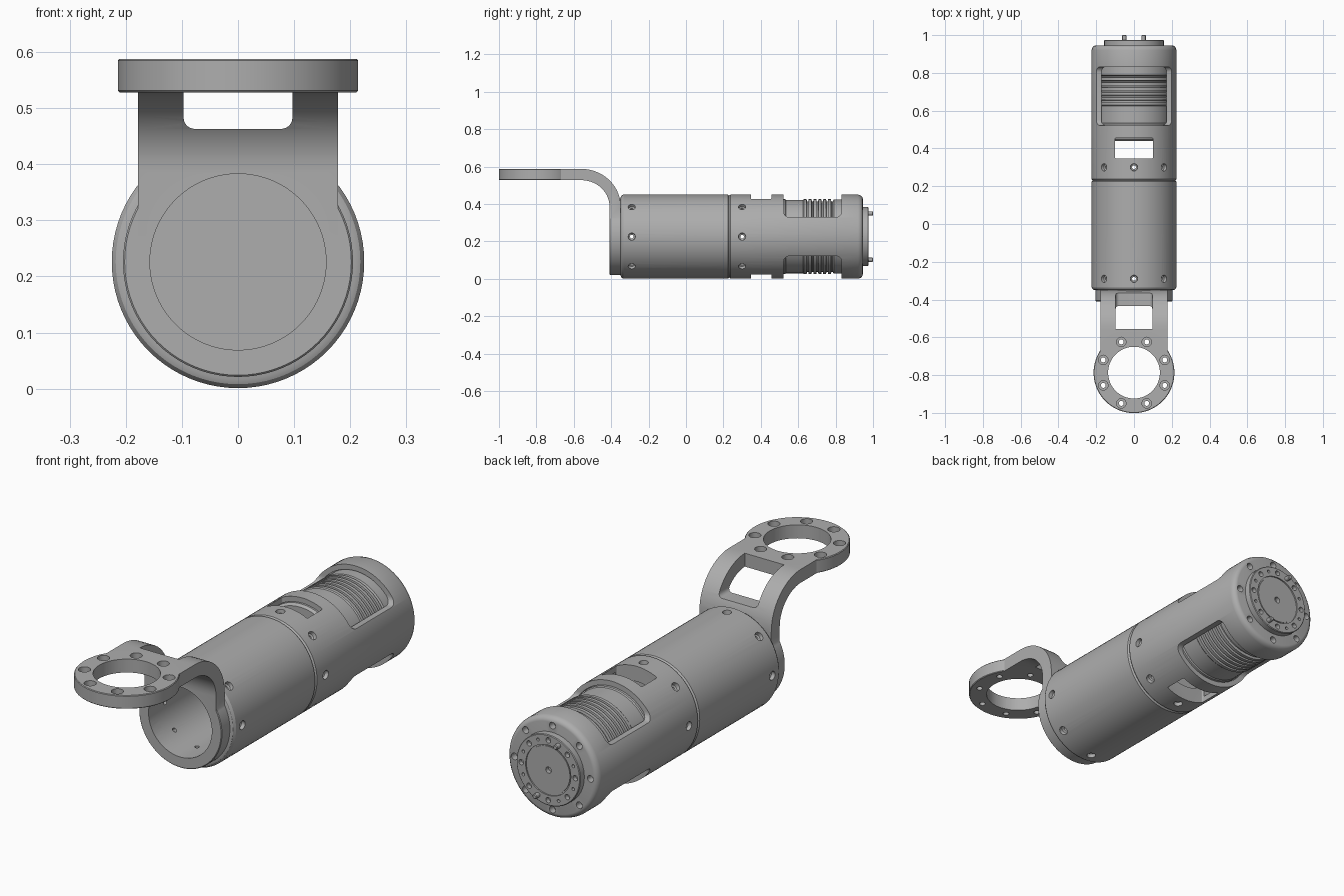
import bpy, bmesh
from math import sin, cos, pi, radians
from mathutils import Vector, Matrix

if "Cube" in bpy.data.objects:
    bpy.data.objects.remove(bpy.data.objects["Cube"])

AXIS = 0.226      # height of the barrel centreline
R = 0.225         # barrel radius
RING_Y = -0.787   # centre of the mounting ring
CENTRE, BACK, UP = (0, 0, AXIS), (0, 1, 0), (0, 0, 1)

metal = bpy.data.materials.new("Satin grey")
metal.use_nodes = True
GREY = (0.42, 0.42, 0.42, 1)
metal.diffuse_color = GREY
metal.node_tree.nodes["Principled BSDF"].inputs["Base Color"].default_value = GREY


def revolve(bm, profile, origin, axis, steps=24, loop=False):
    """Turn (height, radius) points around an axis."""
    turn = Vector(axis).to_track_quat('Z', 'Y').to_matrix().to_4x4()
    m = Matrix.Translation(origin) @ turn
    rings = []
    for h, r in profile:
        count = steps if r > 0 else 1
        rings.append([bm.verts.new(m @ Vector((r * cos(2 * pi * i / steps),
                      r * sin(2 * pi * i / steps), h))) for i in range(count)])
    pairs = list(zip(rings, rings[1:]))
    if loop:
        pairs.append((rings[-1], rings[0]))
    for a, b in pairs:
        if len(a) == len(b) == 1:
            continue
        for i in range(steps):
            j = (i + 1) % steps
            quad = [a[i % len(a)], a[j % len(a)], b[j % len(b)], b[i % len(b)]]
            bm.faces.new(list(dict.fromkeys(quad)))


def cylinder(bm, origin, axis, r, h0, h1, steps=24):
    revolve(bm, [(h0, 0), (h0, r), (h1, r), (h1, 0)], origin, axis, steps)


def box(bm, low, high, round_axis, radius):
    """Box with the edges along one axis rounded."""
    low, high = Vector(low), Vector(high)
    m = Matrix.Translation((low + high) / 2) @ Matrix.Diagonal((*(high - low), 1))
    verts = bmesh.ops.create_cube(bm, size=1, matrix=m)["verts"]
    edges = {e for v in verts for e in v.link_edges
             if abs((e.verts[0].co - e.verts[1].co)[round_axis]) > 1e-4}
    bmesh.ops.bevel(bm, geom=list(edges), offset=radius, segments=6,
                    profile=0.5, affect='EDGES')


def make(name, bm):
    bmesh.ops.recalc_face_normals(bm, faces=bm.faces)
    mesh = bpy.data.meshes.new(name)
    bm.to_mesh(mesh)
    bm.free()
    obj = bpy.data.objects.new(name, mesh)
    bpy.context.collection.objects.link(obj)
    mesh.materials.append(metal)
    return obj


def activate(obj):
    bpy.ops.object.select_all(action='DESELECT')
    obj.select_set(True)
    bpy.context.view_layer.objects.active = obj


def boolean(obj, bm, operation='DIFFERENCE'):
    tool = make("tool", bm)
    tool.hide_render = True
    mod = obj.modifiers.new("cut", 'BOOLEAN')
    mod.operation, mod.solver, mod.object = operation, 'EXACT', tool
    activate(obj)
    bpy.ops.object.modifier_apply(modifier=mod.name)
    bpy.data.objects.remove(tool)


def finish(obj):
    activate(obj)
    bpy.ops.object.shade_smooth_by_angle(angle=radians(30))


def radial_holes(bm, y):
    """Eight countersunk screw holes around the barrel."""
    for k in range(8):
        a = k * pi / 4
        revolve(bm, [(0.12, 0), (0.12, 0.01), (0.205, 0.01), (0.208, 0.018),
                     (0.24, 0.021), (0.24, 0)],
                (0, y, AXIS), (cos(a), 0, sin(a)), 16)


def around(count, r, y):
    """Evenly spaced points on a bolt circle."""
    for k in range(count):
        a = 2 * pi * k / count
        yield k, (r * sin(a), y, AXIS + r * cos(a))


# Front barrel: cup with rounded rims
bm = bmesh.new()
revolve(bm, [(-0.35, 0.157), (-0.35, 0.209), (-0.346, 0.218), (-0.335, R), (0.224, R),
             (0.231, 0.219), (0.231, 0), (0.19, 0), (0.19, 0.157)],
        CENTRE, BACK, 80, loop=True)
front_barrel = make("front_barrel", bm)
cut = bmesh.new()
radial_holes(cut, -0.29)
boolean(front_barrel, cut)
finish(front_barrel)

# Rear barrel: closed housing, hollowed and windowed
bm = bmesh.new()
revolve(bm, [(0.231, 0), (0.231, 0.219), (0.238, R), (0.92, R), (0.935, 0.22),
             (0.943, 0.211), (0.945, 0.203), (0.945, 0)], CENTRE, BACK, 80)
rear_barrel = make("rear_barrel", bm)
cut = bmesh.new()
revolve(cut, [(0.255, 0), (0.255, 0.157), (0.355, 0.157), (0.355, 0.202),
              (0.845, 0.202), (0.845, 0)], CENTRE, BACK, 80)
boolean(rear_barrel, cut)
cut = bmesh.new()
radial_holes(cut, 0.3)
for side in (1, -1):
    z0, z1 = sorted((AXIS + side * 0.104, AXIS + side * 0.4))
    box(cut, (-0.3, 0.522, z0), (0.3, 0.832, z1), 0, 0.03)
box(cut, (-0.1, 0.347, -0.1), (0.1, 0.456, 0.6), 2, 0.006)
for k, p in around(8, 0.188, 0.945):
    revolve(cut, [(-0.03, 0), (-0.03, 0.014), (0.02, 0.016), (0.02, 0)], p, BACK, 16)
boolean(rear_barrel, cut)
finish(rear_barrel)

# Ribbed motor inside the rear barrel
ribs = [(0.44, 0), (0.44, 0.19), (0.45, 0.2), (0.53, 0.2), (0.535, 0.196), (0.625, 0.196)]
for k in range(6):
    y = 0.63 + k * 0.026
    ribs += [(y, 0.2), (y + 0.015, 0.2), (y + 0.017, 0.188), (y + 0.024, 0.188)]
ribs += [(0.79, 0.198), (0.85, 0.198), (0.85, 0)]
bm = bmesh.new()
revolve(bm, ribs, CENTRE, BACK, 80)
finish(make("ribbed_motor", bm))

# Output flange with groove, bolt holes and centre hole
bm = bmesh.new()
revolve(bm, [(0.94, 0), (0.94, 0.158), (0.972, 0.158), (0.975, 0.155), (0.975, 0.112),
             (0.969, 0.112), (0.969, 0.106), (0.973, 0.106), (0.973, 0)],
        CENTRE, BACK, 64)
output_flange = make("output_flange", bm)
cut = bmesh.new()
cylinder(cut, (0, 0.973, AXIS), BACK, 0.014, -0.02, 0.02, 16)
pins = []
for k, p in around(16, 0.134, 0.975):
    if k in (7, 15):
        pins.append(p)
    else:
        cylinder(cut, p, BACK, 0.007 if k % 2 else 0.012, -0.02, 0.02, 16)
boolean(output_flange, cut)
finish(output_flange)

# Two dowel pins standing out of the flange
bm = bmesh.new()
for p in pins:
    revolve(bm, [(-0.02, 0), (-0.02, 0.011), (0.022, 0.011), (0.025, 0.008), (0.025, 0)],
            p, BACK, 16)
finish(make("dowel_pins", bm))

# Mounting bracket: bent strap joined to a collar and a ring
bend_y, bend_z, steps = -0.56, 0.387, 14
outline = [(RING_Y, 0.528), (RING_Y, 0.588)]
for radius, order in ((0.201, range(steps, -1, -1)), (0.141, range(steps + 1))):
    outline += [(bend_y + (radius + 0.01) * cos(i * pi / 2 / steps),
                 bend_z + radius * sin(i * pi / 2 / steps)) for i in order]
    if radius > 0.2:
        back_y = outline[-1][0]
        outline += [(back_y, AXIS), (back_y - 0.06, AXIS)]
bm = bmesh.new()
face = bm.faces.new([bm.verts.new((-0.178, y, z)) for y, z in outline])
grown = bmesh.ops.extrude_face_region(bm, geom=[face], use_keep_orig=True)["geom"]
bmesh.ops.translate(bm, vec=(0.356, 0, 0),
                    verts=[g for g in grown if isinstance(g, bmesh.types.BMVert)])
bracket = make("mounting_bracket", bm)
add = bmesh.new()
revolve(add, [(-0.409, 0), (-0.409, 0.202), (-0.406, 0.205), (-0.349, 0.205), (-0.349, 0)],
        CENTRE, BACK, 80)
revolve(add, [(0.528, 0), (0.528, 0.211), (0.531, 0.214), (0.585, 0.214), (0.588, 0.211),
              (0.588, 0)], (0, RING_Y, 0), UP, 80)
boolean(bracket, add, 'UNION')
cut = bmesh.new()
cylinder(cut, CENTRE, BACK, 0.157, -0.45, -0.3, 80)
cylinder(cut, (0, RING_Y, 0), UP, 0.137, 0.5, 0.62, 64)
box(cut, (-0.097, -0.555, 0.463), (0.097, -0.3, 0.7), 1, 0.02)
for k in range(8):
    a = (k + 0.5) * pi / 4
    revolve(cut, [(0.5, 0), (0.5, 0.013), (0.557, 0.013), (0.557, 0.025), (0.62, 0.025),
                  (0.62, 0)], (0.176 * cos(a), RING_Y + 0.176 * sin(a), 0), UP)
boolean(bracket, cut)
finish(bracket)
